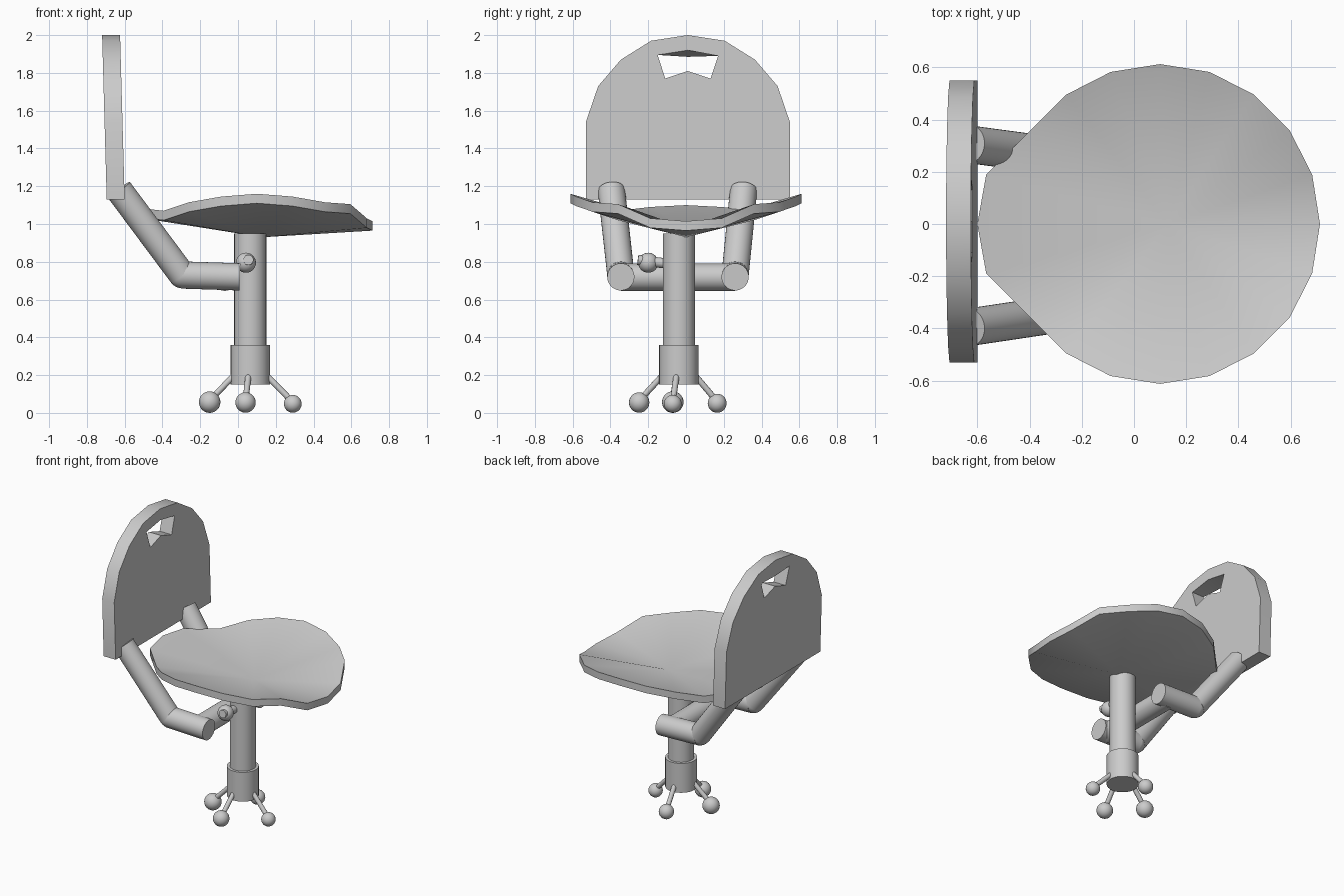
import bpy, bmesh, math
from mathutils import Vector

if "Cube" in bpy.data.objects:
    bpy.data.objects.remove(bpy.data.objects["Cube"], do_unlink=True)

grey = bpy.data.materials.new("plain_grey")
grey.use_nodes = True
grey.diffuse_color = (0.6, 0.6, 0.6, 1)
grey.node_tree.nodes["Principled BSDF"].inputs["Base Color"].default_value = (0.6, 0.6, 0.6, 1)


def finish(bm, name):
    bmesh.ops.recalc_face_normals(bm, faces=bm.faces)
    mesh = bpy.data.meshes.new(name)
    bm.to_mesh(mesh)
    bm.free()
    mesh.materials.append(grey)
    obj = bpy.data.objects.new(name, mesh)
    bpy.context.collection.objects.link(obj)
    bpy.ops.object.select_all(action='DESELECT')
    obj.select_set(True)
    bpy.context.view_layer.objects.active = obj
    bpy.ops.object.shade_smooth_by_angle(angle=math.radians(35))
    return obj


def rod(name, start, end, radius, sides=32):
    start, end = Vector(start), Vector(end)
    axis = end - start
    bm = bmesh.new()
    bmesh.ops.create_cone(bm, cap_ends=True, segments=sides, radius1=radius,
                          radius2=radius, depth=axis.length)
    bm.transform(axis.to_track_quat('Z', 'Y').to_matrix().to_4x4())
    bmesh.ops.translate(bm, verts=bm.verts, vec=(start + end) / 2)
    return finish(bm, name)


def ball(name, center, radius):
    bm = bmesh.new()
    bmesh.ops.create_uvsphere(bm, u_segments=24, v_segments=14, radius=radius)
    bmesh.ops.translate(bm, verts=bm.verts, vec=center)
    return finish(bm, name)


# Seat: a wavy twenty-sided dish, rim heights from front (+x) round to the backrest
half_rim = [1.015, 1.03, 1.105, 1.115, 1.145, 1.16, 1.145, 1.115, 1.07, 1.09, 1.10]
rim_heights = half_rim + half_rim[-2:0:-1]
bm = bmesh.new()
rings, hubs = [], []
for drop in (0, 0.05):
    ring = []
    for i, z in enumerate(rim_heights):
        a = math.tau * i / len(rim_heights)
        reach = 0.70 if i in (9, 10, 11) else 0.612
        ring.append(bm.verts.new((0.1 + reach * math.cos(a), 0.612 * math.sin(a), z - drop)))
    hub = bm.verts.new((0.13, 0, 0.98 - drop))
    for i in range(len(ring)):
        bm.faces.new((hub, ring[i - 1], ring[i]))
    rings.append(ring)
for i in range(len(rim_heights)):
    bm.faces.new((rings[0][i - 1], rings[0][i], rings[1][i], rings[1][i - 1]))
finish(bm, "seat")

# Backrest: arched, slightly reclined board with a grip hole
arch = [(0.54, 1.13), (0.54, 1.54), (0.475, 1.73), (0.355, 1.87), (0.195, 1.97)]
outline = [(0.01 + y, z) for y, z in arch] + [(0.01, 2.0)] + [(0.01 - y, z) for y, z in reversed(arch)]
hole = [(-0.15, 1.895), (0.01, 1.92), (0.17, 1.89), (0.13, 1.77), (0.01, 1.81), (-0.11, 1.77)]
bm = bmesh.new()
sides = []
for depth in (0, 0.095):
    loops, edges = [], []
    for points in (outline, hole):
        loop = []
        for y, z in points:
            if depth and (y, z) == hole[1]:
                z = 1.885
            loop.append(bm.verts.new((-0.60 - 0.028 * (z - 1.13) - depth, y, z)))
        edges += [bm.edges.new((loop[i - 1], loop[i])) for i in range(len(loop))]
        loops.append(loop)
    bmesh.ops.triangle_fill(bm, edges=edges, use_beauty=True)
    sides.append(loops)
for front, back in zip(*sides):
    for i in range(len(front)):
        bm.faces.new((front[i - 1], front[i], back[i], back[i - 1]))
finish(bm, "backrest")

# Central post and base sleeve
PX, PY = 0.065, -0.038
rod("post", (PX, PY, 0.2), (PX, PY, 0.95), 0.085)
rod("base_sleeve", (PX, PY, 0.15), (PX, PY, 0.36), 0.104)

# Backrest supports: crossbar, two horizontal arms and two rising struts
rod("crossbar", (-0.07, -0.345, 0.718), (-0.07, 0.26, 0.718), 0.072)
for side, low, high in (("right", -0.345, -0.395), ("left", 0.26, 0.305)):
    rod(side + "_arm", (-0.3, low, 0.73), (0.01, low, 0.72), 0.072)
    ball(side + "_elbow", (-0.295, low, 0.73), 0.071)
    rod(side + "_strut", (-0.295, low, 0.73), (-0.63, high, 1.18), 0.072)

# Height adjustment knob
rod("knob_stem", (0.055, -0.255, 0.81), (0.05, -0.06, 0.785), 0.027, 16)
ball("knob", (0.042, -0.2, 0.795), 0.053)

# Four thin legs with ball feet
feet = [("back", -0.15, -0.07, 0.057), ("front", 0.29, -0.07, 0.047),
        ("right", 0.04, -0.248, 0.054), ("left", 0.04, 0.165, 0.05)]
for side, x, y, r in feet:
    foot = Vector((x, y, 0.01 + r))
    if side == "back":
        foot.z = 0.066
    hip = Vector((PX, PY, 0))
    hip += (Vector((x, y, 0)) - hip).normalized() * 0.085
    hip.z = 0.2
    rod(side + "_leg", hip, foot, 0.016, 12)
    ball(side + "_foot", foot, r)

# Rest the feet on the floor
bpy.context.view_layer.update()
lowest = min((o.matrix_world @ v.co).z for o in bpy.data.objects if o.name.endswith("_foot")
             for v in o.data.vertices)
for o in bpy.data.objects:
    if o.name.endswith("_foot"):
        o.location.z -= lowest
